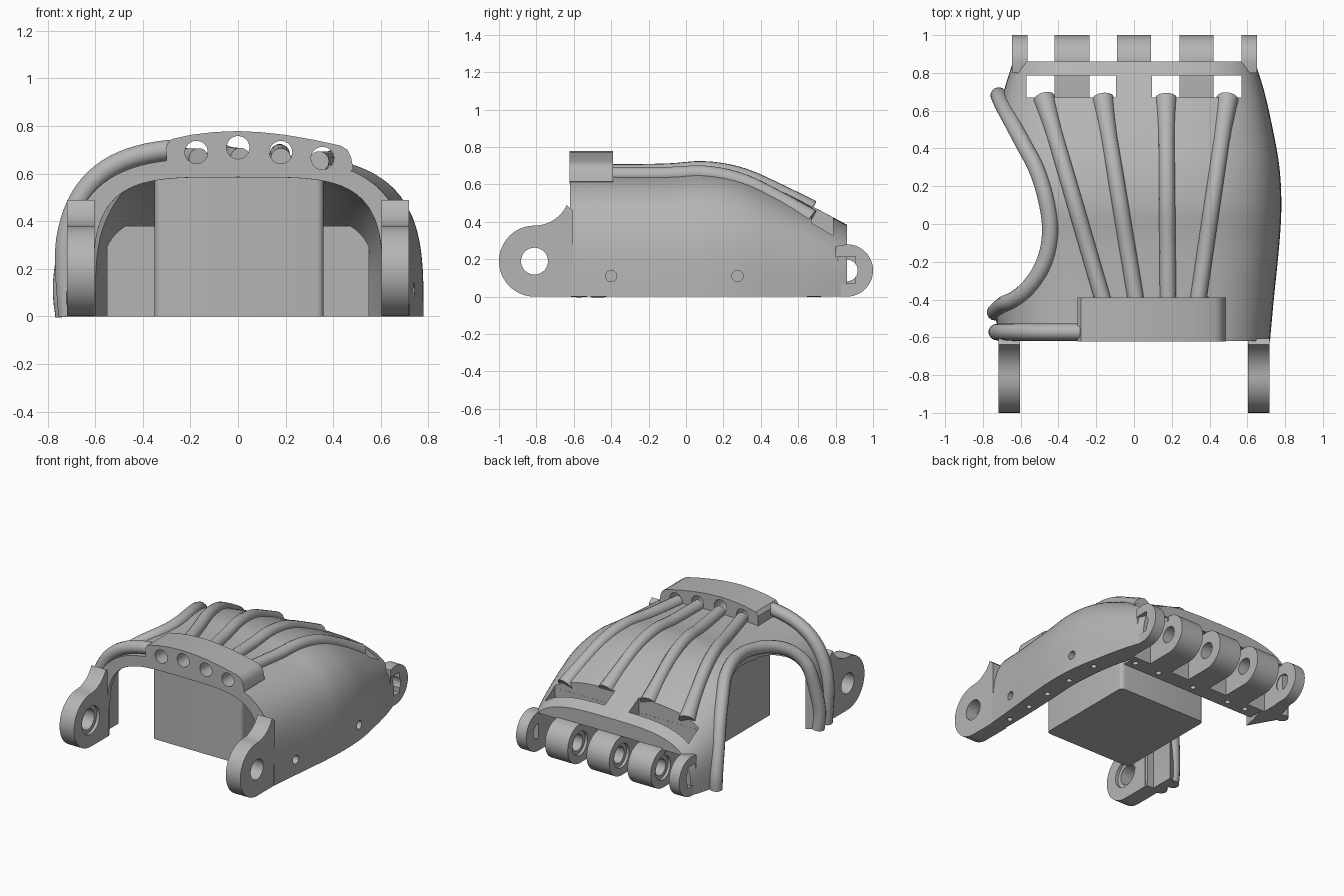
import bpy, bmesh, math
from mathutils import Vector

if "Cube" in bpy.data.objects:
    bpy.data.objects.remove(bpy.data.objects["Cube"])

grey = bpy.data.materials.new("plain_grey")
grey.use_nodes = True
grey.diffuse_color = (0.46, 0.46, 0.46, 1)
grey.node_tree.nodes["Principled BSDF"].inputs["Base Color"].default_value = grey.diffuse_color


def activate(obj):
    bpy.ops.object.select_all(action="DESELECT")
    obj.select_set(True)
    bpy.context.view_layer.objects.active = obj


def make(name, bm):
    bmesh.ops.recalc_face_normals(bm, faces=bm.faces)
    mesh = bpy.data.meshes.new(name)
    bm.to_mesh(mesh)
    bm.free()
    mesh.materials.append(grey)
    obj = bpy.data.objects.new(name, mesh)
    bpy.context.collection.objects.link(obj)
    return obj


def prism(name, outline, axis, a, b):
    """Extrude a 2D outline along one axis from a to b."""
    place = {"x": lambda u, v, d: (d, u, v),
             "y": lambda u, v, d: (u, d, v),
             "z": lambda u, v, d: (u, v, d)}[axis]
    bm = bmesh.new()
    low = [bm.verts.new(place(u, v, a)) for u, v in outline]
    high = [bm.verts.new(place(u, v, b)) for u, v in outline]
    bm.faces.new(low)
    bm.faces.new(high)
    for i in range(len(low)):
        j = (i + 1) % len(low)
        bm.faces.new((low[i], low[j], high[j], high[i]))
    return make(name, bm)


def arc(cu, cv, r, start=0, end=360, n=32):
    steps = n if end - start == 360 else n + 1
    return [(cu + r * math.cos(math.radians(start + (end - start) * i / n)),
             cv + r * math.sin(math.radians(start + (end - start) * i / n))) for i in range(steps)]


def rect(u0, u1, v0, v1):
    return [(u0, v0), (u1, v0), (u1, v1), (u0, v1)]


def rounded(u0, u1, v0, v1, r):
    corners = ((u1 - r, v1 - r), (u0 + r, v1 - r), (u0 + r, v0 + r), (u1 - r, v0 + r))
    return [p for k, (u, v) in enumerate(corners) for p in arc(u, v, r, 90 * k, 90 * k + 90, 5)]


def cut(obj, outline, axis, a, b):
    cutter = prism("cutter", outline, axis, a, b)
    cutter.hide_render = True
    mod = obj.modifiers.new("cut", "BOOLEAN")
    mod.operation, mod.solver, mod.object = "DIFFERENCE", "EXACT", cutter
    activate(obj)
    bpy.ops.object.modifier_apply(modifier=mod.name)
    bpy.data.objects.remove(cutter)


def smooth(obj, angle=35):
    activate(obj)
    bpy.ops.object.shade_smooth_by_angle(angle=math.radians(angle))


def catmull(p, t):
    i = min(int(t), len(p) - 2)
    f = t - i
    a, b, c, d = (Vector(p[max(0, min(len(p) - 1, i + k))]) for k in (-1, 0, 1, 2))
    return 0.5 * (2 * b + (c - a) * f + (2 * a - 5 * b + 4 * c - d) * f ** 2
                  + (3 * b - a - 3 * c + d) * f ** 3)


def spline(p, n):
    return [catmull(p, (len(p) - 1) * i / n) for i in range(n + 1)]


def tube(name, points, radius, flare=1.0):
    curve = bpy.data.curves.new(name, "CURVE")
    curve.dimensions = "3D"
    curve.bevel_depth, curve.bevel_resolution, curve.use_fill_caps = radius, 5, True
    s = curve.splines.new("POLY")
    s.points.add(len(points) - 1)
    for i, p in enumerate(points):
        s.points[i].co = (*p, 1)
        t = i / (len(points) - 1)
        s.points[i].radius = 1 + (flare - 1) * max(0, (t - 0.75) * 4) ** 2
    curve.materials.append(grey)
    obj = bpy.data.objects.new(name, curve)
    bpy.context.collection.objects.link(obj)
    activate(obj)
    bpy.ops.object.convert(target="MESH")
    smooth(bpy.context.object, 45)


# Palm shell stations: y, outer half width, outer height, inner half width, inner height
stations = spline([(-.62, .72, .665, .61, .585), (-.4, .74, .66, .61, .585),
                   (-.1, .77, .665, .62, .59), (.1, .78, .68, .63, .59),
                   (.3, .77, .65, .62, .55), (.5, .735, .57, .59, .46),
                   (.7, .69, .47, .54, .35), (.86, .64, .385, .51, .28)], 35)
POWER = 3.4


def section(w, h, power=POWER, n=48):
    out = []
    for i in range(n + 1):
        c, s = math.cos(math.pi * i / n), max(0, math.sin(math.pi * i / n))
        if i == n:
            s = 0
        out.append((math.copysign(abs(c) ** (2 / power), c) * w, s ** (2 / power) * h))
    return out


def surface(x, y):
    """Height of the outer shell above a point."""
    s = min(stations, key=lambda st: abs(st[0] - y))
    k = stations.index(s)
    o = stations[max(0, min(len(stations) - 1, k + (1 if y > s[0] else -1)))]
    f = 0 if o is s else abs(y - s[0]) / abs(o[0] - s[0])
    w, h = s[1] + (o[1] - s[1]) * f, s[2] + (o[2] - s[2]) * f
    return h * max(0, 1 - abs(x / w) ** POWER) ** (1 / POWER)


bm = bmesh.new()
rings = []
for y, w, h, wi, hi in stations:
    loop = section(w, h) + section(wi, hi, 4.2)[::-1]
    rings.append([bm.verts.new((x, y, z)) for x, z in loop])
count = len(rings[0])
for a, b in zip(rings, rings[1:]):
    for i in range(count):
        j = (i + 1) % count
        bm.faces.new((a[i], a[j], b[j], b[i]))
for ring in (rings[0], rings[-1]):
    for i in range(count // 2 - 1):
        bm.faces.new((ring[i], ring[i + 1], ring[count - 2 - i], ring[count - 1 - i]))
shell = make("palm_shell", bm)

# Thumb opening on the right side, with the front post thinned on its inside
opening = [(-.73, .68), (-.60, .45), (-.50, .25), (-.445, 0), (-.475, -.2), (-.58, -.36), (-.74, -.45)]
edge = spline(opening, 30)
cut(shell, [(-1, .68)] + [tuple(p) for p in edge] + [(-1, -.45)], "z", -.1, 1)
cut(shell, [(-.66, -.1), (-.66, .4), (-.62, .465), (-.57, .51), (-.5, .548), (-.4, .57),
            (-.3, .575), (-.3, -.1)], "y", -.585, -.15)

# Cord slots, knuckle gaps and small peg holes
for side in (-1, 1):
    slot = [(side * u, v) for u, v in rect(.095, .57, .67, .785)]
    cut(shell, slot, "z", -.1, 1)
    gap = [(side * u, v) for u, v in rect(.43, .57, .67, .9)]
    cut(shell, gap, "z", -.1, .27)
for y in (-.4, .275):
    cut(shell, arc(y, .11, .03, n=20), "x", .7, .9)
for x, y in ((.66, -.5), (.67, -.29), (.685, -.08), (.69, .15), (.685, .4)):
    cut(shell, arc(x, y, .02, n=12), "z", -.1, .06)

# Crown block with four cord holes
crown = prism("wrist_crown", [(-.3, .63), (0, .63), (.4, .605), (.485, .615), (.475, .67), (.46, .7), (.43, .718),
                              (.32, .742), (.2, .763), (.1, .774), (0, .779), (-.1, .775),
                              (-.2, .763), (-.28, .745), (-.3, .72)], "y", -.622, -.39)
for x, z in ((-.175, .69), (0, .71), (.18, .69), (.355, .665)):
    for part in (crown, shell):
        cut(part, arc(x, z, .048), "y", -.7, -.385)
smooth(crown)
smooth(shell)

# Wrist lugs, one on each side
lug = (arc(-.81, .19, .19, 90, 270, 24) + [(-.605, 0), (-.605, .46)]
       + arc(-.81, .57, .19, -25, -88, 14))
for side, label in ((1, "left"), (-1, "right")):
    obj = prism(label + "_wrist_lug", lug, "x", side * .603, side * .718)
    cut(obj, arc(-.81, .19, .072), "x", side * .5, side * .8)
    cut(obj, arc(-.81, .19, .1), "x", side * .55, side * .625)
    smooth(obj)

# Knuckle wall and finger lugs
wall = prism("knuckle_wall", rect(-.55, .55, .55, .671), "z", 0, .38)
for x in (-.45, -.3, 0, .3, .5):
    cut(wall, arc(x, .61, .02, n=12), "z", -.1, .06)
for name, x0, x1, y0 in (("right_outer", -.645, -.565, .8), ("right_inner", -.42, -.235, .66),
                         ("middle", -.09, .09, .66), ("left_inner", .24, .42, .66),
                         ("left_outer", .57, .65, .8)):
    profile = [(y0, 0)] + arc(.86, .14, .14, -90, 90, 24) + [(y0, .27)]
    obj = prism(name + "_finger_lug", profile, "x", x0, x1)
    cut(obj, arc(.86, .14, .058), "x", x0 - .1, x1 + .1)
    if "outer" in name:
        a, b = (x1 - .045, x1 + .1) if x0 > 0 else (x0 - .1, x0 + .045)
        cut(obj, rect(.81, .905, .07, .215), "x", a, b)
    else:
        cut(obj, arc(.86, .14, .085), "x", x0 - .1, x0 + .02)
    smooth(obj)

# Cord channels running over the back of the hand, sinking into their mouths
for i, (x0, x1) in enumerate(((-.165, -.475), (.01, -.165), (.18, .17), (.34, .495))):
    pts = []
    for k in range(25):
        t = k / 24
        x, y = x0 + (x1 - x0) * t, -.4 + 1.065 * t
        pts.append((x, y, surface(x, y) + .006 - .03 * t ** 3))
    tube("cord_channel_%d" % (i + 1), pts, .043, 1.35)

# Rim around the thumb opening
rim = [(p[0], p[1], surface(p[0], p[1])) for p in spline([(-.69, .62)] + opening[1:-1] + [(-.69, -.425)], 40)]
back, front = [(-.715, .68, 0), (-.715, .675, .1)], [(-.735, -.465, .15), (-.725, -.465, 0)]
tube("thumb_rim", [tuple(p) for p in spline(back + rim[::4] + front, 60)], .043)

# Rounded rib from the crown down the right front edge
rib = [(x + .025 * max(0, 1 - z / .3), -.572, z) for x, z in section(.737, .708) if x < -.27]
tube("front_rib", rib, .044)

# Inner block with rounded upright edges
block = prism("inner_block", rounded(-.35, .36, -.475, .3, .03), "z", 0, .585)
smooth(block)
